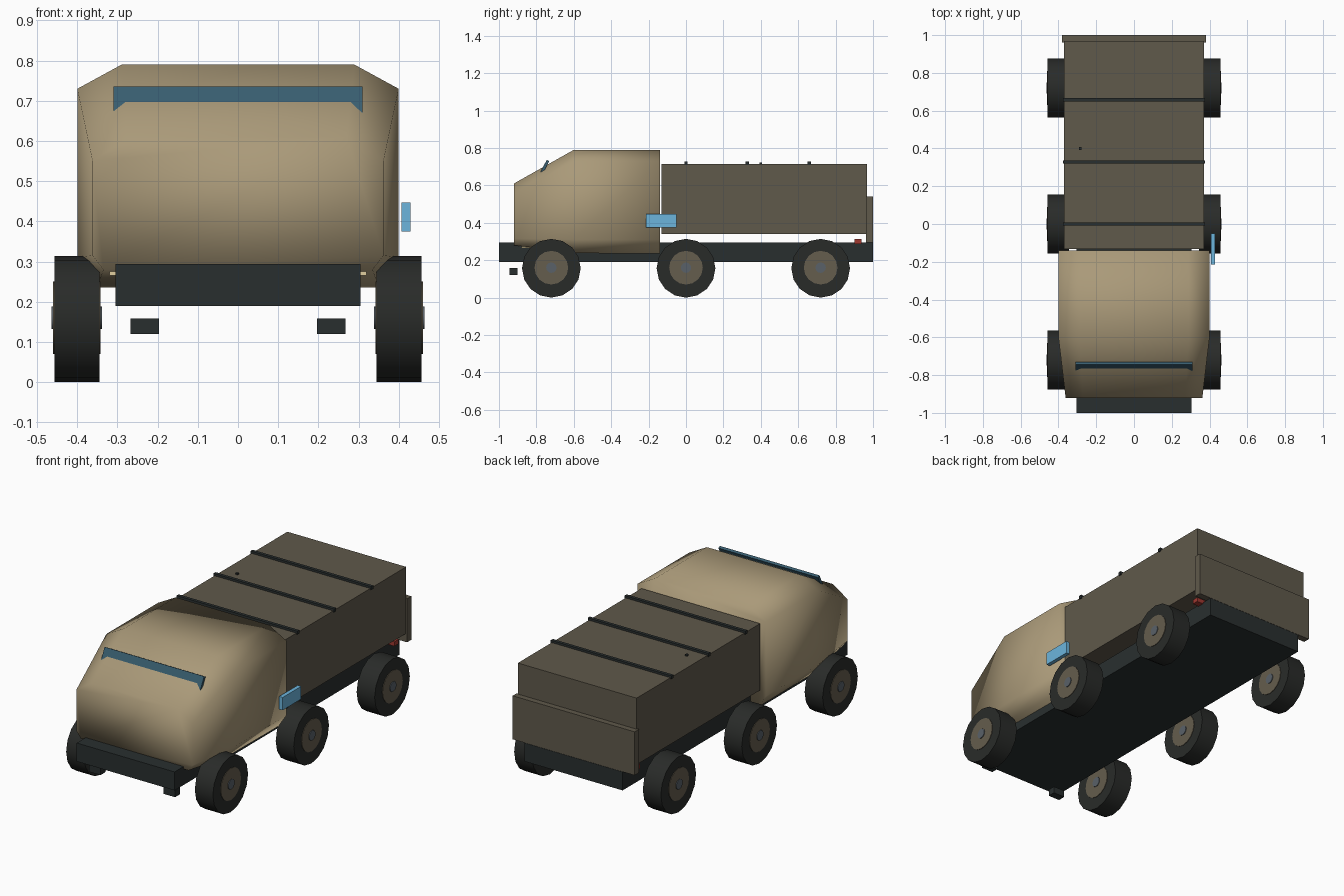
import bpy, bmesh, math
from mathutils import Vector

if "Cube" in bpy.data.objects:
    bpy.data.objects.remove(bpy.data.objects["Cube"])


def material(name, rgb):
    m = bpy.data.materials.new(name)
    m.diffuse_color = (*rgb, 1)
    m.use_nodes = True
    m.node_tree.nodes["Principled BSDF"].inputs["Base Color"].default_value = m.diffuse_color
    return m


TAN = material("tan_paint", (0.40, 0.32, 0.19))
CANVAS = material("canvas", (0.115, 0.10, 0.07))
DARK = material("dark_metal", (0.022, 0.028, 0.028))
RUBBER = material("rubber", (0.022, 0.024, 0.022))
HUB = material("hub_paint", (0.13, 0.11, 0.075))
STEEL = material("steel", (0.10, 0.12, 0.14))
GLASS = material("glass", (0.04, 0.11, 0.16))
BLUE = material("side_glass", (0.15, 0.46, 0.72))
LAMP = material("lamp", (0.75, 0.62, 0.35))
RED = material("tail_red", (0.35, 0.04, 0.03))


def box(name, x, y, z, mat, tilt=0):
    """Box from (min, max) ranges along each axis."""
    c = [(a + b) / 2 for a, b in (x, y, z)]
    bpy.ops.mesh.primitive_cube_add(size=1, location=c)
    o = bpy.context.object
    o.name = name
    o.scale = [b - a for a, b in (x, y, z)]
    o.rotation_euler.x = tilt
    o.data.materials.append(mat)
    return o


def disc(name, x0, x1, y, z, r, sides, mat):
    """Cylinder lying along x."""
    bpy.ops.mesh.primitive_cylinder_add(vertices=sides, radius=r, depth=abs(x1 - x0),
                                        location=((x0 + x1) / 2, y, z),
                                        rotation=(0, math.pi / 2, 0))
    o = bpy.context.object
    o.name = name
    o.data.materials.append(mat)
    bpy.ops.object.shade_smooth_by_angle(angle=math.radians(35))
    return o


# chassis
box("chassis", (-0.305, 0.305), (-1, 1), (0.19, 0.294), DARK)

# cab: loft of eight-sided sections
# y, roof half width, roof z, shoulder half width, shoulder z, sill z, floor half width, floor z
sections = [(-0.92, 0.27, 0.61, 0.362, 0.55, 0.315, 0.335, 0.28),
            (-0.60, 0.29, 0.79, 0.40, 0.73, 0.31, 0.35, 0.238),
            (-0.14, 0.29, 0.79, 0.40, 0.73, 0.31, 0.35, 0.235)]
bm = bmesh.new()
rings = []
for y, rw, rz, w, sz, lz, fw, fz in sections:
    half = [(fw, fz), (w, lz), (w, sz), (rw, rz)]
    pts = half + [(-x, z) for x, z in reversed(half)]
    rings.append([bm.verts.new((x, y, z)) for x, z in pts])
for a, b in zip(rings, rings[1:]):
    for i in range(8):
        j = (i + 1) % 8
        bm.faces.new((a[i], a[j], b[j], b[i]))
bm.faces.new(rings[0])
bm.faces.new(rings[-1])
bmesh.ops.recalc_face_normals(bm, faces=bm.faces)
for f in bm.faces:
    f.smooth = True
mesh = bpy.data.meshes.new("cab")
bm.to_mesh(mesh)
bm.free()
mesh.materials.append(TAN)
bpy.context.collection.objects.link(bpy.data.objects.new("cab", mesh))

# windscreen: tilted slab sunk into the sloping nose
box("windscreen", (-0.31, 0.31), (-0.775, -0.76), (0.61, 0.74), GLASS, math.radians(-27))

# side window on the right only
box("side_window", (0.407, 0.429), (-0.215, -0.05), (0.375, 0.447), BLUE)

# cargo bed with covered top, tailgate and cross bows
box("cargo_box", (-0.37, 0.37), (-0.132, 0.968), (0.34, 0.715), CANVAS)
box("tailgate", (-0.38, 0.38), (0.962, 1.0), (0.295, 0.54), CANVAS)
for i, y in enumerate((0, 0.328, 0.658)):
    box(f"cover_bow_{i}", (-0.376, 0.376), (y - 0.009, y + 0.009), (0.708, 0.727), DARK)
box("cover_stud", (-0.292, -0.278), (0.393, 0.407), (0.71, 0.723), DARK)

for side, s in (("left", -1), ("right", 1)):
    def span(a, b):
        return tuple(sorted((s * a, s * b)))

    # lamps and tow hooks
    box(f"headlight_{side}", span(0.25, 0.32), (-0.88, -0.80), (0.265, 0.285), LAMP)
    box(f"tail_light_{side}", span(0.29, 0.345), (0.90, 0.937), (0.287, 0.312), RED)
    box(f"tow_hook_{side}", span(0.197, 0.268), (-0.943, -0.90), (0.12, 0.158), DARK)

    # wheels
    for axle, y in (("front", -0.72), ("middle", 0), ("rear", 0.72)):
        disc(f"{axle}_tyre_{side}", s * 0.345, s * 0.457, y, 0.157, 0.157, 16, RUBBER)
        disc(f"{axle}_hub_{side}", s * 0.342, s * 0.46, y, 0.16, 0.09, 16, HUB)
        disc(f"{axle}_hub_cap_{side}", s * 0.338, s * 0.464, y, 0.16, 0.028, 12, STEEL)
